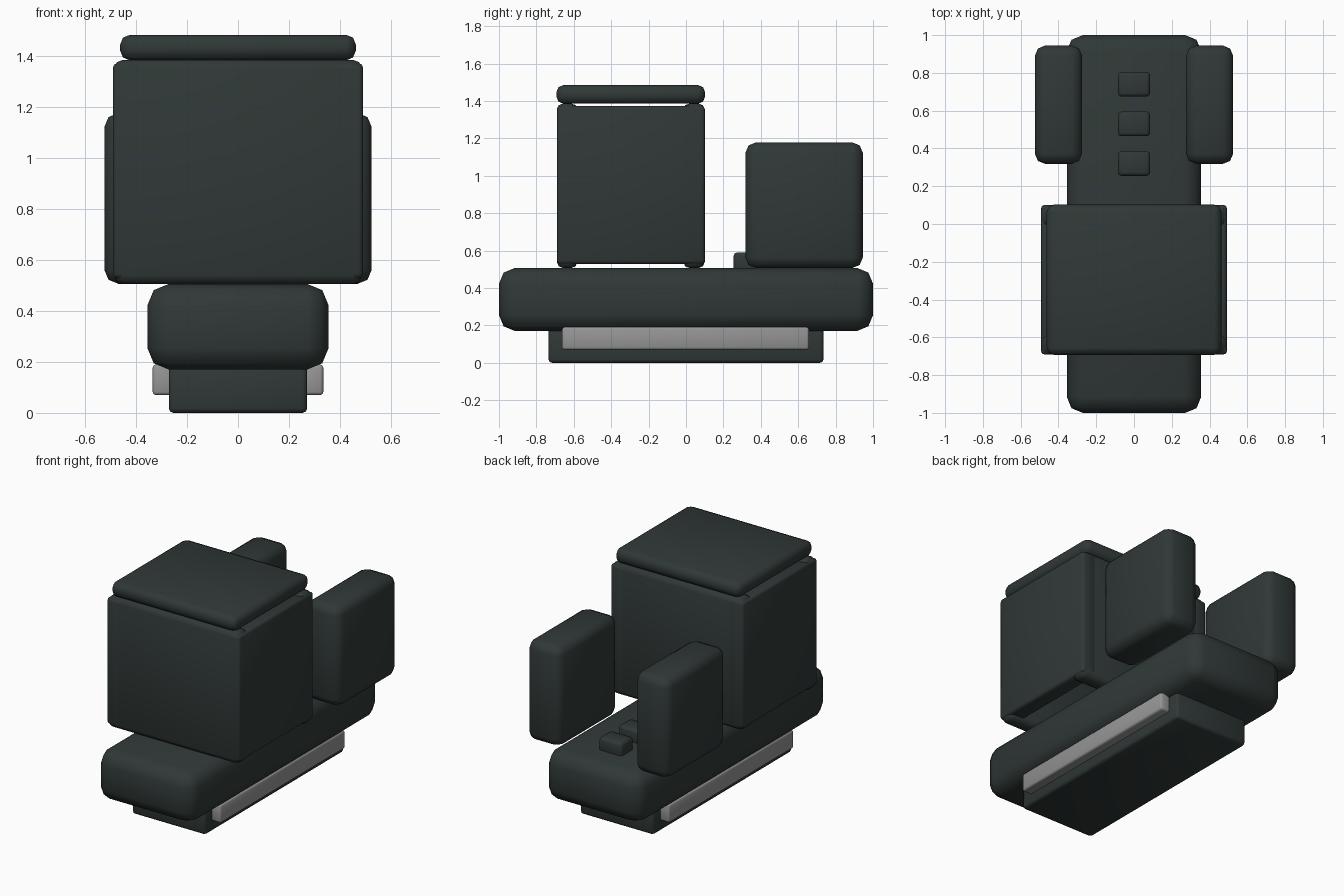
import bpy
import bmesh
import math

default = bpy.data.objects.get("Cube")
if default:
    bpy.data.objects.remove(default, do_unlink=True)


def material(name, colour):
    mat = bpy.data.materials.new(name)
    mat.use_nodes = True
    mat.diffuse_color = colour
    mat.node_tree.nodes["Principled BSDF"].inputs["Base Color"].default_value = colour
    return mat


dark = material("dark_slate", (0.029, 0.040, 0.038, 1))
grey = material("light_grey", (0.30, 0.30, 0.30, 1))


def rounded_box(name, x, y, z, radius, mat=dark):
    """Box spanning the given (low, high) ranges, with rounded edges."""
    bm = bmesh.new()
    bmesh.ops.create_cube(bm, size=1)
    for v in bm.verts:
        for axis, (low, high) in enumerate((x, y, z)):
            v.co[axis] = high if v.co[axis] > 0 else low
    bmesh.ops.bevel(bm, geom=bm.edges[:], offset=radius, offset_type='OFFSET',
                    segments=2, profile=0.5, affect='EDGES')
    mesh = bpy.data.meshes.new(name)
    bm.to_mesh(mesh)
    bm.free()
    mesh.materials.append(mat)
    obj = bpy.data.objects.new(name, mesh)
    bpy.context.collection.objects.link(obj)
    bpy.ops.object.select_all(action='DESELECT')
    obj.select_set(True)
    bpy.context.view_layer.objects.active = obj
    bpy.ops.object.shade_smooth_by_angle(angle=math.radians(60))
    return obj


# Chassis: plinth and main body
rounded_box("plinth", (-0.272, 0.272), (-0.735, 0.735), (0, 0.19), 0.018)
rounded_box("main_body", (-0.356, 0.356), (-1, 1), (0.17, 0.507), 0.085)

# Cab: end walls, with slightly shorter side walls, and a roof slab
rounded_box("cab_front_wall", (-0.487, 0.487), (-0.691, -0.58), (0.506, 1.387), 0.035)
rounded_box("cab_back_wall", (-0.487, 0.487), (-0.015, 0.101), (0.506, 1.387), 0.035)
rounded_box("cab_roof", (-0.463, 0.463), (-0.693, 0.102), (1.385, 1.485), 0.038)

# Mirrored parts: cab side walls, side tanks and running boards
for side, s in (("left", 1), ("right", -1)):
    def span(inner, outer):
        return tuple(sorted((s * inner, s * outer)))

    rounded_box("cab_wall_" + side, span(0.38, 0.492), (-0.691, 0.101),
                (0.528, 1.373), 0.018)
    rounded_box("side_tank_" + side, span(0.275, 0.525), (0.318, 0.945),
                (0.507, 1.178), 0.055)
    rounded_box("running_board_" + side, span(0.25, 0.335), (-0.663, 0.657),
                (0.07, 0.19), 0.012, grey)

# Row of small blocks along the rear deck
for i in range(3):
    y = 0.255 + 0.21 * i
    rounded_box("deck_block_%d" % (i + 1), (-0.085, 0.085), (y, y + 0.13),
                (0.48, 0.59), 0.018)
